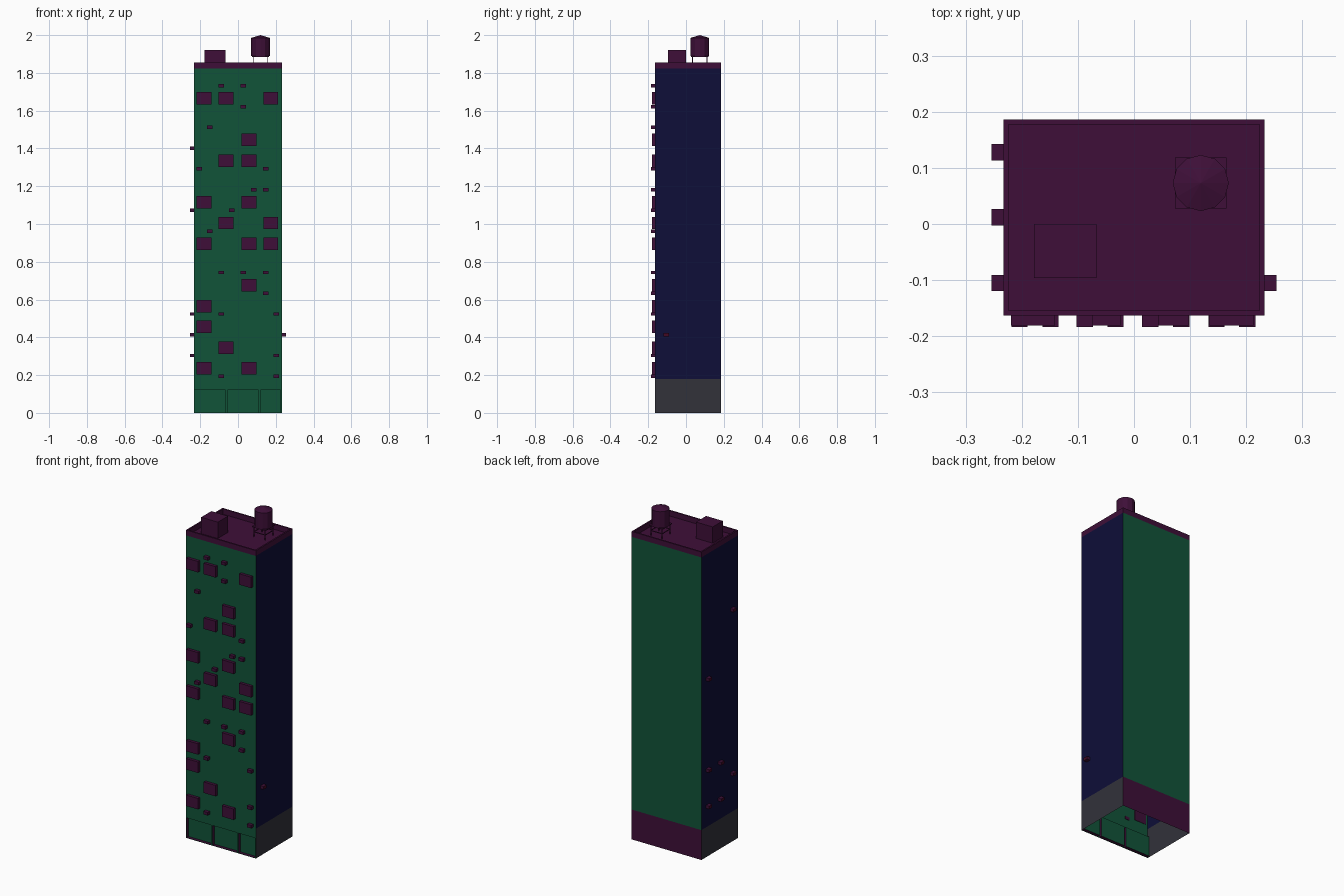
import bpy, bmesh, math
from mathutils import Matrix, Vector

if "Cube" in bpy.data.objects:
    bpy.data.objects.remove(bpy.data.objects["Cube"])


def material(name, rgb):
    m = bpy.data.materials.new(name)
    lin = [(c / 255 / 12.92) if c < 11 else ((c / 255 + 0.055) / 1.055) ** 2.4 for c in rgb]
    m.diffuse_color = (*lin, 1)
    m.use_nodes = True
    m.node_tree.nodes["Principled BSDF"].inputs["Base Color"].default_value = m.diffuse_color
    return m


GREEN = material("green facade", (17, 84, 57))
NAVY = material("navy side wall", (14, 14, 56))
PURPLE = material("dark purple trim", (62, 15, 56))
GREY = material("grey base", (50, 50, 58))
RED = material("dark red grille", (66, 8, 36))

X, Y0, Y1 = 0.233, -0.163, 0.186          # footprint
BASE, ROOF, TOP = 0.18, 1.824, 1.856      # heights


def finish(name, bm, mats):
    me = bpy.data.meshes.new(name)
    bm.to_mesh(me)
    bm.free()
    for m in mats:
        me.materials.append(m)
    ob = bpy.data.objects.new(name, me)
    bpy.context.collection.objects.link(ob)
    return ob


def quad(bm, pts, mat=0):
    f = bm.faces.new([bm.verts.new(p) for p in pts])
    f.material_index = mat


def add_box(bm, x0, x1, y0, y1, z0, z1):
    mat = Matrix.Translation(((x0 + x1) / 2, (y0 + y1) / 2, (z0 + z1) / 2)) @ \
        Matrix.Diagonal((x1 - x0, y1 - y0, z1 - z0, 1))
    return bmesh.ops.create_cube(bm, size=1, matrix=mat)["verts"]


def box(name, dims, mat):
    bm = bmesh.new()
    add_box(bm, *dims)
    return finish(name, bm, [mat])


# Side and back walls: open shell with a base band
bm = bmesh.new()
for z0, z1, side, back in ((0, BASE, 2, 3), (BASE, ROOF, 1, 0)):
    quad(bm, [(X, Y0, z0), (X, Y1, z0), (X, Y1, z1), (X, Y0, z1)], side)
    quad(bm, [(-X, Y1, z0), (-X, Y0, z0), (-X, Y0, z1), (-X, Y1, z1)], side)
    quad(bm, [(X, Y1, z0), (-X, Y1, z0), (-X, Y1, z1), (X, Y1, z1)], back)
finish("side_and_back_walls", bm, [GREEN, NAVY, GREY, PURPLE])

# Front wall with three recessed shop fronts
bm = bmesh.new()
SHOP_Z0, SHOP_Z1, DEPTH = 0.003, 0.122, 0.018
shops = [(-0.229, -0.066), (-0.055, 0.108), (0.119, 0.226)]


def front(x0, x1, z0, z1, y=Y0):
    quad(bm, [(x0, y, z0), (x1, y, z0), (x1, y, z1), (x0, y, z1)])


front(-X, X, SHOP_Z1, ROOF)
front(-X, X, 0, SHOP_Z0)
left = -X
for a, b in shops:
    front(left, a, SHOP_Z0, SHOP_Z1)
    front(a, b, SHOP_Z0, SHOP_Z1, Y0 + DEPTH)
    left = b
    ring = [(a, SHOP_Z0), (b, SHOP_Z0), (b, SHOP_Z1), (a, SHOP_Z1)]
    for (xa, za), (xb, zb) in zip(ring, ring[1:] + ring[:1]):
        quad(bm, [(xa, Y0, za), (xa, Y0 + DEPTH, za), (xb, Y0 + DEPTH, zb), (xb, Y0, zb)], 1)
front(left, X, SHOP_Z0, SHOP_Z1)
bmesh.ops.remove_doubles(bm, verts=bm.verts, dist=1e-5)
bmesh.ops.recalc_face_normals(bm, faces=bm.faces)
finish("front_wall", bm, [GREEN, PURPLE])

# Roof slab with raised parapet rim
bm = bmesh.new()
W = 0.009
outer = [(-X, Y0), (X, Y0), (X, Y1), (-X, Y1)]
inner = [(-X + W, Y0 + W), (X - W, Y0 + W), (X - W, Y1 - W), (-X + W, Y1 - W)]
for i in range(4):
    j = (i + 1) % 4
    (a, b), (c, d) = (outer[i], outer[j]), (inner[i], inner[j])
    quad(bm, [(*a, ROOF), (*b, ROOF), (*b, TOP), (*a, TOP)])
    quad(bm, [(*a, TOP), (*b, TOP), (*d, TOP), (*c, TOP)])
    quad(bm, [(*d, ROOF), (*c, ROOF), (*c, TOP), (*d, TOP)])
quad(bm, [(*p, ROOF) for p in inner])
finish("roof_and_parapet", bm, [PURPLE])

# Stair housing on the roof
box("stair_housing", (-0.178, -0.067, -0.096, 0.0, ROOF, 1.922), PURPLE)

# Large window boxes on the front: storey -> columns
cols = [-0.180, -0.063, 0.058, 0.174]
windows = {0: (0, 2), 1: (1,), 2: (0,), 3: (0,), 4: (2,), 6: (0, 2, 3), 7: (1, 3),
           8: (0, 2), 10: (1, 2), 11: (2,), 13: (0, 1, 3)}
bm = bmesh.new()
for k, cs in windows.items():
    z = 0.236 + 0.1099 * k
    for c in cs:
        add_box(bm, cols[c] - 0.039, cols[c] + 0.039, Y0 - 0.018, Y0 + 0.002, z - 0.033, z + 0.033)
finish("window_boxes", bm, [PURPLE])

# Small air conditioners on the front: storey -> half columns
half = [-0.204, -0.149, -0.088, -0.033, 0.029, 0.084, 0.147, 0.202]
units = {0: (2, 7), 1: (7,), 3: (2, 7), 4: (6,), 5: (2, 4, 6), 7: (1,), 8: (3,),
         9: (5, 6), 10: (0, 6), 12: (1,), 13: (4,), 14: (2, 4)}
S, H, OUT = 0.0145, 0.009, 0.021
bm = bmesh.new()
for k, hs in units.items():
    z = 0.194 + 0.1098 * k
    for h in hs:
        add_box(bm, half[h] - S, half[h] + S, Y0 - OUT, Y0 + 0.002, z - H, z + H)
finish("front_air_conditioners", bm, [PURPLE])

# Small air conditioners on the side walls: side, storey, y
bm = bmesh.new()
for s, k, y in ((-1, 11, -0.105), (-1, 8, 0.128), (-1, 3, 0.128), (-1, 3, 0.012),
                (-1, 2, -0.105), (-1, 1, 0.128), (-1, 1, 0.012), (1, 2, -0.105)):
    z = 0.194 + 0.1098 * k
    xa, xb = sorted((s * (X - 0.002), s * (X + OUT)))
    add_box(bm, xa, xb, y - S, y + S, z - H, z + H)
bm.normal_update()
for f in bm.faces:
    f.material_index = 1 if abs(f.normal.x) > 0.9 else 0
finish("side_air_conditioners", bm, [PURPLE, RED])

# Water tank: barrel, shallow cone lid, platform, legs and braces
TX, TY, R = 0.119, 0.073, 0.05
bm = bmesh.new()
for r0, r1, z0, z1 in ((R, R, 1.889, 1.985), (R, 0.0, 1.985, 2.0)):
    bmesh.ops.create_cone(bm, cap_ends=True, segments=12, radius1=r0, radius2=r1, depth=z1 - z0,
                          matrix=Matrix.Translation((TX, TY, (z0 + z1) / 2)))
finish("water_tank", bm, [PURPLE])
P, L, T = 0.0455, 0.038, 0.002
box("tank_platform", (TX - P, TX + P, TY - P, TY + P, 1.883, 1.889), PURPLE)
bm = bmesh.new()
for sx in (-1, 1):
    for sy in (-1, 1):
        x, y = TX + sx * L, TY + sy * L
        add_box(bm, x - T, x + T, y - T, y + T, ROOF, 1.884)
    add_box(bm, TX + sx * L - T, TX + sx * L + T, TY - L, TY + L, 1.852, 1.856)
    add_box(bm, TX - L, TX + L, TY + sx * L - T, TY + sx * L + T, 1.852, 1.856)
finish("tank_legs", bm, [PURPLE])
